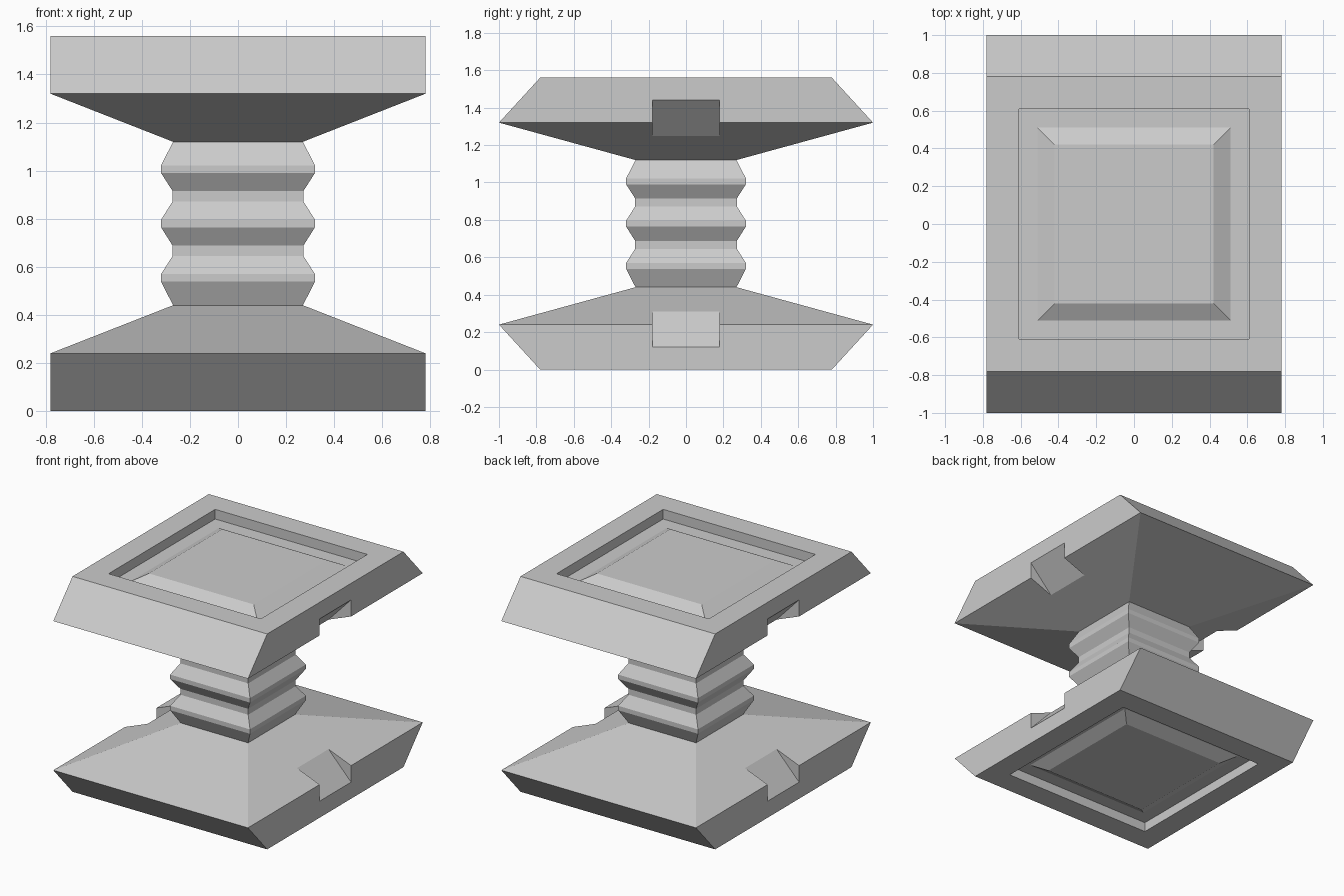
import bpy, bmesh

if "Cube" in bpy.data.objects:
    bpy.data.objects.remove(bpy.data.objects["Cube"])

MID = 0.78  # height of the horizontal mirror plane


def mesh_object(name, bm):
    bmesh.ops.recalc_face_normals(bm, faces=bm.faces)
    mesh = bpy.data.meshes.new(name)
    bm.to_mesh(mesh)
    bm.free()
    obj = bpy.data.objects.new(name, mesh)
    bpy.context.collection.objects.link(obj)
    return obj


def loft(name, rings):
    """Skin closed loops of points, capping both ends."""
    bm = bmesh.new()
    loops = [[bm.verts.new(p) for p in ring] for ring in rings]
    for a, b in zip(loops, loops[1:]):
        n = len(a)
        for i in range(n):
            bm.faces.new((a[i], a[(i + 1) % n], b[(i + 1) % n], b[i]))
    bm.faces.new(loops[0])
    bm.faces.new(loops[-1])
    return mesh_object(name, bm)


def rect(hx, hy, z):
    return [(-hx, -hy, z), (hx, -hy, z), (hx, hy, z), (-hx, hy, z)]


# Lower half profile: raised panel, recess, rim, flared slab, ribbed neck
lower = [
    (0.42, 0.42, 0.02), (0.51, 0.51, 0.07), (0.61, 0.61, 0.07), (0.61, 0.61, 0.0),
    (0.78, 0.78, 0.0), (0.78, 1.0, 0.24),
    (0.27, 0.27, 0.44), (0.32, 0.32, 0.538), (0.32, 0.32, 0.57),
    (0.272, 0.272, 0.645), (0.272, 0.272, 0.688), (0.32, 0.32, 0.764),
]
upper = [(hx, hy, 2 * MID - z) for hx, hy, z in reversed(lower)]
pedestal = loft("pedestal", [rect(*r) for r in lower + upper])

# Sloped wedge notches on both sides of both slabs
wedge = [(0.90, -0.007), (0.50, 0.416), (0.90, 0.416)]
for side in (-1, 1):
    for flip in (False, True):
        rings = [[(side * x, y, 2 * MID - z if flip else z) for x, z in wedge]
                 for y in (-0.18, 0.18)]
        cutter = loft("notch_cutter", rings)
        cutter.hide_render = True
        mod = pedestal.modifiers.new("notch", 'BOOLEAN')
        mod.operation = 'DIFFERENCE'
        mod.solver = 'EXACT'
        mod.object = cutter
        bpy.context.view_layer.objects.active = pedestal
        bpy.ops.object.modifier_apply(modifier=mod.name)
        bpy.data.objects.remove(cutter)
